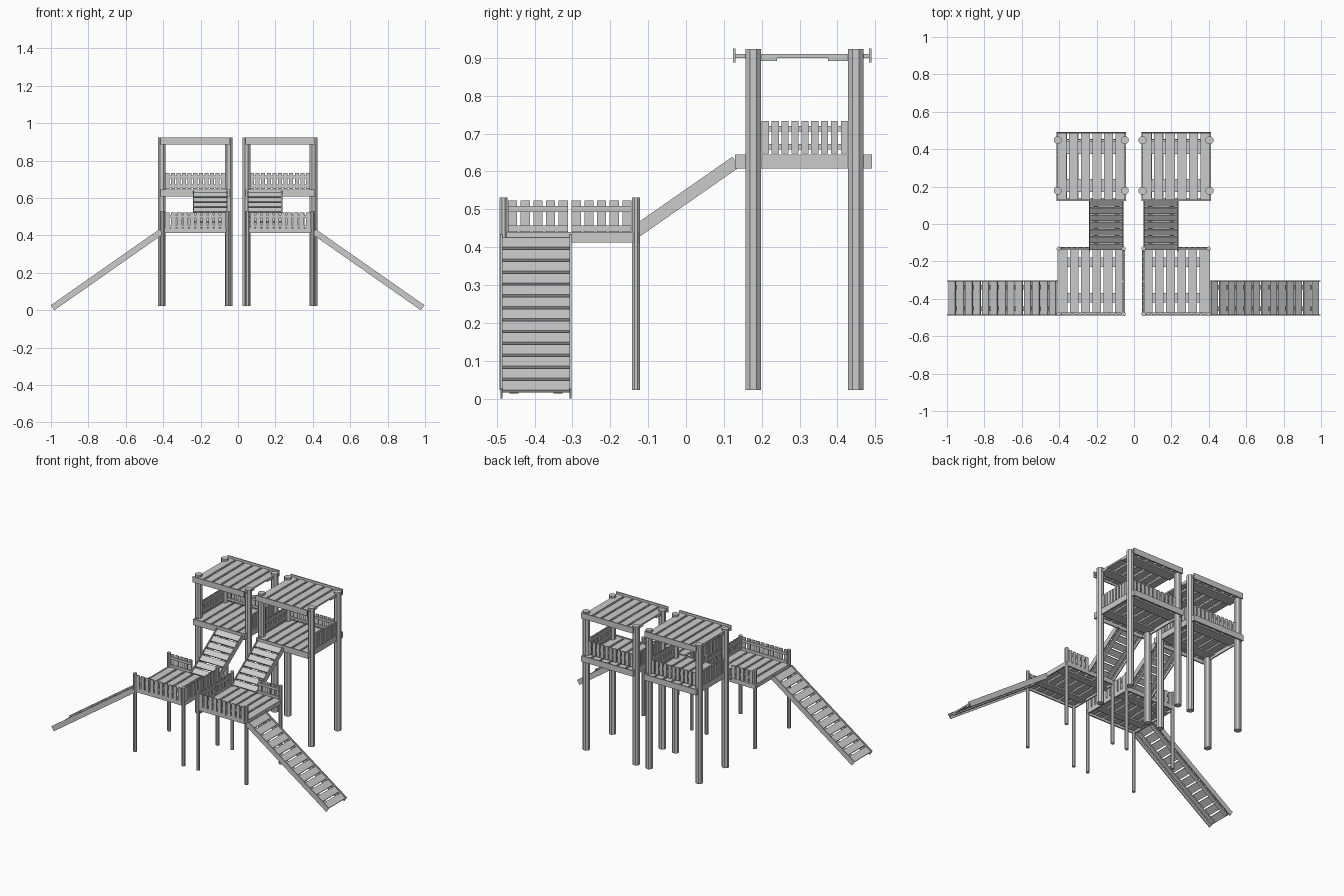
import bpy, bmesh
from math import radians, atan2, hypot
from mathutils import Matrix, Vector

if "Cube" in bpy.data.objects:
    bpy.data.objects.remove(bpy.data.objects["Cube"])


def finish(name, bm):
    me = bpy.data.meshes.new(name)
    bmesh.ops.recalc_face_normals(bm, faces=bm.faces[:])
    bm.to_mesh(me)
    bm.free()
    ob = bpy.data.objects.new(name, me)
    bpy.context.collection.objects.link(ob)
    ob.location.x = -0.002
    ob.modifiers.new("twin_side", 'MIRROR').use_axis = (True, False, False)
    ob.modifiers["twin_side"].use_mirror_merge = False
    return ob


def boxes(name, items, frame=Matrix()):
    """Each item is x0, x1, y0, y1, z0, z1."""
    bm = bmesh.new()
    for x0, x1, y0, y1, z0, z1 in items:
        m = Matrix.Translation(((x0 + x1) / 2, (y0 + y1) / 2, (z0 + z1) / 2)) \
            @ Matrix.Diagonal((x1 - x0, y1 - y0, z1 - z0, 1))
        bmesh.ops.create_cube(bm, size=1, matrix=frame @ m)
    return finish(name, bm)


def posts(name, xs, ys, r, z0, z1, sides):
    bm = bmesh.new()
    for x in xs:
        for y in ys:
            m = Matrix.Translation((x, y, (z0 + z1) / 2)) @ Matrix.Rotation(radians(180 / sides), 4, 'Z')
            bmesh.ops.create_cone(bm, cap_ends=True, segments=sides, radius1=r, radius2=r,
                                  depth=z1 - z0, matrix=m)
    return finish(name, bm)


def spread(a, b, n, fill):
    """n strips between a and b, each filling part of its pitch."""
    w = (b - a) / (n - 1 + fill)
    return [(a + i * w, a + (i + fill) * w) for i in range(n)]


def planks(name, x0, x1, y0, y1, z0, z1, battens):
    items = [(a, b, y0, y1, z0, z1) for a, b in spread(x0, x1, 6, 0.78)]
    items += [(x0, x1, a, b, z0 - 0.009, z0) for a, b in battens]
    boxes(name, items)


def railing(name, axis, a, b, at, z0, z1, n, inward):
    """Upright slats with two rails on the inner face."""
    t = 0.007
    h = z1 - z0
    runs = [(p, q, at - t / 2, at + t / 2, z0, z1) for p, q in spread(a, b, n, 0.72)]
    r = sorted((at + inward * t / 2, at + inward * 1.5 * t))
    runs += [(a, b, r[0], r[1], z0 + h * f, z0 + h * (f + 0.17)) for f in (0.12, 0.68)]
    if axis == 'y':
        runs = [(c, d, p, q, e, f) for p, q, c, d, e, f in runs]
    boxes(name, runs)


def ramp(name, top, bottom, width, depth, n):
    """Sloping plank walk: side boards, underside battens and cross planks."""
    top, bottom = Vector(top), Vector(bottom)
    d = bottom - top
    u = d.normalized()
    v = Vector((0, 0, 1)).cross(u).normalized()
    w = u.cross(v)
    fr = Matrix((u, v, w)).transposed().to_4x4()
    fr.translation = top
    L, h, s = d.length, width / 2, depth / 2
    boxes(name + "_side_boards", [(0, L, -h, -h + 0.006, -s, s), (0, L, h - 0.006, h, -s, s)], fr)
    boxes(name + "_battens", [(0.01, L - 0.01, c - 0.012, c + 0.012, -0.008, 0)
                              for c in (-h * 0.62, h * 0.62)], fr)
    boxes(name + "_planks", [(a, b, -h + 0.006, h - 0.006, 0, 0.009)
                             for a, b in spread(0.004, L - 0.004, n, 0.8)], fr)


# tall tower
posts("tower_post", (0.047, 0.406), (0.178, 0.448), 0.0222, 0.022, 0.923, 8)
boxes("tower_roof_fascia", [(0.041, 0.413, 0.124, 0.131, 0.887, 0.924),
                            (0.041, 0.413, 0.483, 0.49, 0.887, 0.924)])
planks("tower_roof", 0.047, 0.407, 0.131, 0.483, 0.9, 0.91, [(0.17, 0.24), (0.375, 0.445)])
boxes("tower_deck_frame", [(0.041, 0.413, 0.13, 0.138, 0.607, 0.645),
                           (0.041, 0.413, 0.483, 0.491, 0.607, 0.645),
                           (0.041, 0.049, 0.138, 0.483, 0.607, 0.645),
                           (0.405, 0.413, 0.138, 0.483, 0.607, 0.645)])
planks("tower_deck", 0.049, 0.405, 0.138, 0.483, 0.63, 0.64, [(0.17, 0.24), (0.375, 0.445)])
railing("tower_back_railing", 'x', 0.066, 0.387, 0.452, 0.647, 0.733, 11, -1)
railing("tower_outer_railing", 'y', 0.2, 0.428, 0.409, 0.647, 0.733, 9, -1)
railing("tower_inner_railing", 'y', 0.2, 0.428, 0.045, 0.647, 0.733, 9, 1)

# low platform
posts("platform_post", (0.053, 0.401), (-0.482, -0.132), 0.0115, 0.022, 0.531, 8)
boxes("platform_frame", [(0.046, 0.408, -0.488, -0.48, 0.412, 0.44),
                         (0.046, 0.408, -0.13, -0.122, 0.412, 0.44),
                         (0.046, 0.054, -0.48, -0.13, 0.412, 0.44),
                         (0.4, 0.408, -0.48, -0.13, 0.412, 0.44)])
planks("platform_deck", 0.054, 0.4, -0.48, -0.13, 0.427, 0.437, [(-0.42, -0.37), (-0.23, -0.18)])
railing("platform_front_railing", 'x', 0.065, 0.389, -0.485, 0.43, 0.523, 10, 1)
railing("platform_inner_railing_front", 'y', -0.47, -0.312, 0.05, 0.43, 0.523, 5, 1)
railing("platform_inner_railing_back", 'y', -0.302, -0.144, 0.05, 0.43, 0.523, 5, 1)
railing("platform_back_railing", 'x', 0.24, 0.389, -0.128, 0.43, 0.523, 5, -1)

# ramps: tower to platform, platform to ground
ramp("upper_ramp", (0.146, 0.132, 0.625), (0.146, -0.138, 0.437), 0.186, 0.033, 7)
ramp("ground_ramp", (0.408, -0.396, 0.42), (0.989, -0.396, 0.0135), 0.188, 0.033, 13)
